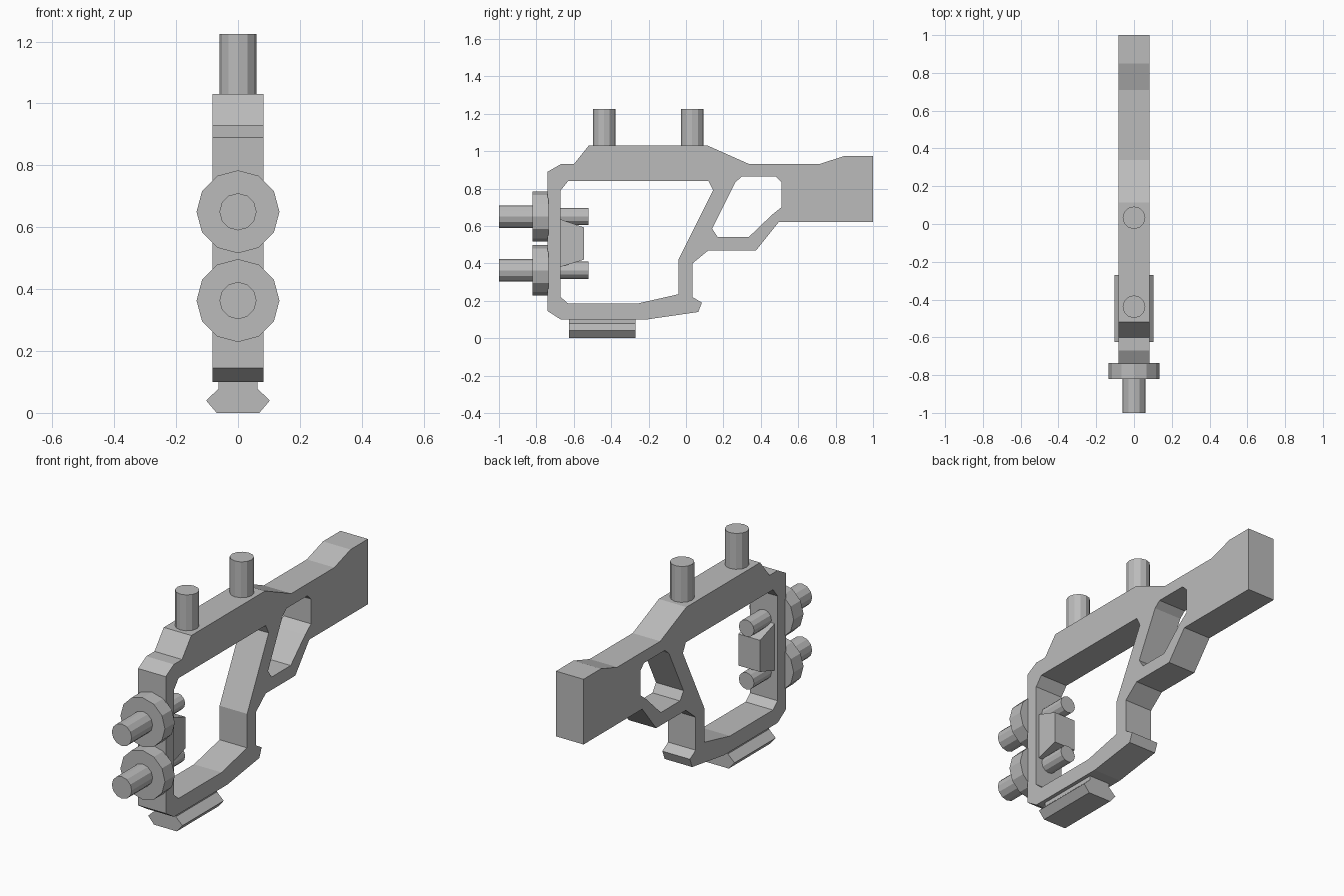
import bpy
import bmesh
from math import radians
from mathutils import Matrix, Vector

cube = bpy.data.objects.get("Cube")
if cube:
    bpy.data.objects.remove(cube, do_unlink=True)

GREY = (0.5, 0.5, 0.5, 1.0)
grey = bpy.data.materials.new("plain grey")
grey.use_nodes = True
grey.diffuse_color = GREY
grey.node_tree.nodes["Principled BSDF"].inputs["Base Color"].default_value = GREY


def finish(bm, name):
    bmesh.ops.recalc_face_normals(bm, faces=bm.faces)
    mesh = bpy.data.meshes.new(name)
    bm.to_mesh(mesh)
    bm.free()
    mesh.materials.append(grey)
    obj = bpy.data.objects.new(name, mesh)
    bpy.context.collection.objects.link(obj)
    return obj


def extrude_loops(name, loops, place, offset):
    """Fill closed outlines (the later ones are holes) and extrude by offset."""
    bm = bmesh.new()
    edges = []
    for loop in loops:
        verts = [bm.verts.new(place(a, b)) for a, b in loop]
        edges += [bm.edges.new((v, verts[i - 1])) for i, v in enumerate(verts)]
    bmesh.ops.triangle_fill(bm, edges=edges, use_beauty=True)
    result = bmesh.ops.extrude_face_region(bm, geom=bm.faces[:], use_keep_orig=True)
    moved = [g for g in result["geom"] if isinstance(g, bmesh.types.BMVert)]
    bmesh.ops.translate(bm, verts=moved, vec=Vector(offset))
    return finish(bm, name)


def rod(name, radius, start, end):
    """Twelve-sided cylinder between two points."""
    start, end = Vector(start), Vector(end)
    axis = end - start
    turn = Matrix.Rotation(radians(90), 4, "X") if abs(axis.y) > abs(axis.z) else Matrix()
    bm = bmesh.new()
    # Align the corners with the main axes
    bmesh.ops.create_cone(bm, cap_ends=True, segments=12, radius1=radius,
                          radius2=radius, depth=axis.length,
                          matrix=Matrix.Translation((start + end) / 2) @ turn)
    return finish(bm, name)


# Frame: side outline with a large opening and a small rear opening
HALF = 0.083
outline = [(1, 0.975), (0.85, 0.975), (0.71, 0.93), (0.34, 0.93), (0.115, 1.03),
           (-0.52, 1.03), (-0.6, 0.93), (-0.67, 0.93), (-0.74, 0.89), (-0.74, 0.145),
           (-0.67, 0.1), (-0.21, 0.1), (0.065, 0.14), (0.085, 0.19), (0.035, 0.22),
           (0.035, 0.4), (0.12, 0.47), (0.375, 0.47), (0.495, 0.62), (1, 0.62)]
main_opening = [(-0.63, 0.84), (0.12, 0.84), (0.145, 0.79), (-0.04, 0.42),
                (-0.04, 0.235), (-0.26, 0.185), (-0.63, 0.185), (-0.67, 0.22),
                (-0.67, 0.79)]
rear_opening = [(0.3, 0.865), (0.48, 0.865), (0.51, 0.835), (0.51, 0.7),
                (0.46, 0.66), (0.335, 0.54), (0.17, 0.54), (0.14, 0.585),
                (0.265, 0.835)]
extrude_loops("frame", [outline, main_opening, rear_opening],
              lambda y, z: (-HALF, y, z), (2 * HALF, 0, 0))

# Tapered block inside the front bar
block = [(-0.675, 0.637), (-0.545, 0.592), (-0.545, 0.42), (-0.675, 0.38)]
extrude_loops("inner_block", [block], lambda y, z: (-0.065, y, z), (0.13, 0, 0))

# Dovetail rail under the frame
half_rail = [(0.063, 0.105), (0.063, 0.078), (0.103, 0.04), (0.069, 0)]
rail = half_rail + [(-x, z) for x, z in reversed(half_rail)]
extrude_loops("bottom_rail", [rail], lambda x, z: (x, -0.625, z), (0, 0.355, 0))

# Upright pins on the top
for label, y in (("front", -0.438), ("rear", 0.033)):
    rod(label + "_top_pin", 0.06, (0, y, 1.0), (0, y, 1.225))

# Bolts through the front bar, each with a wide collar
for label, z in (("upper", 0.65), ("lower", 0.363)):
    rod(label + "_bolt", 0.06, (0, -1, z), (0, -0.8, z))
    rod(label + "_collar", 0.134, (0, -0.82, z), (0, -0.735, z))
    rod(label + "_bolt_end", 0.046, (0, -0.69, z), (0, -0.52, z))
